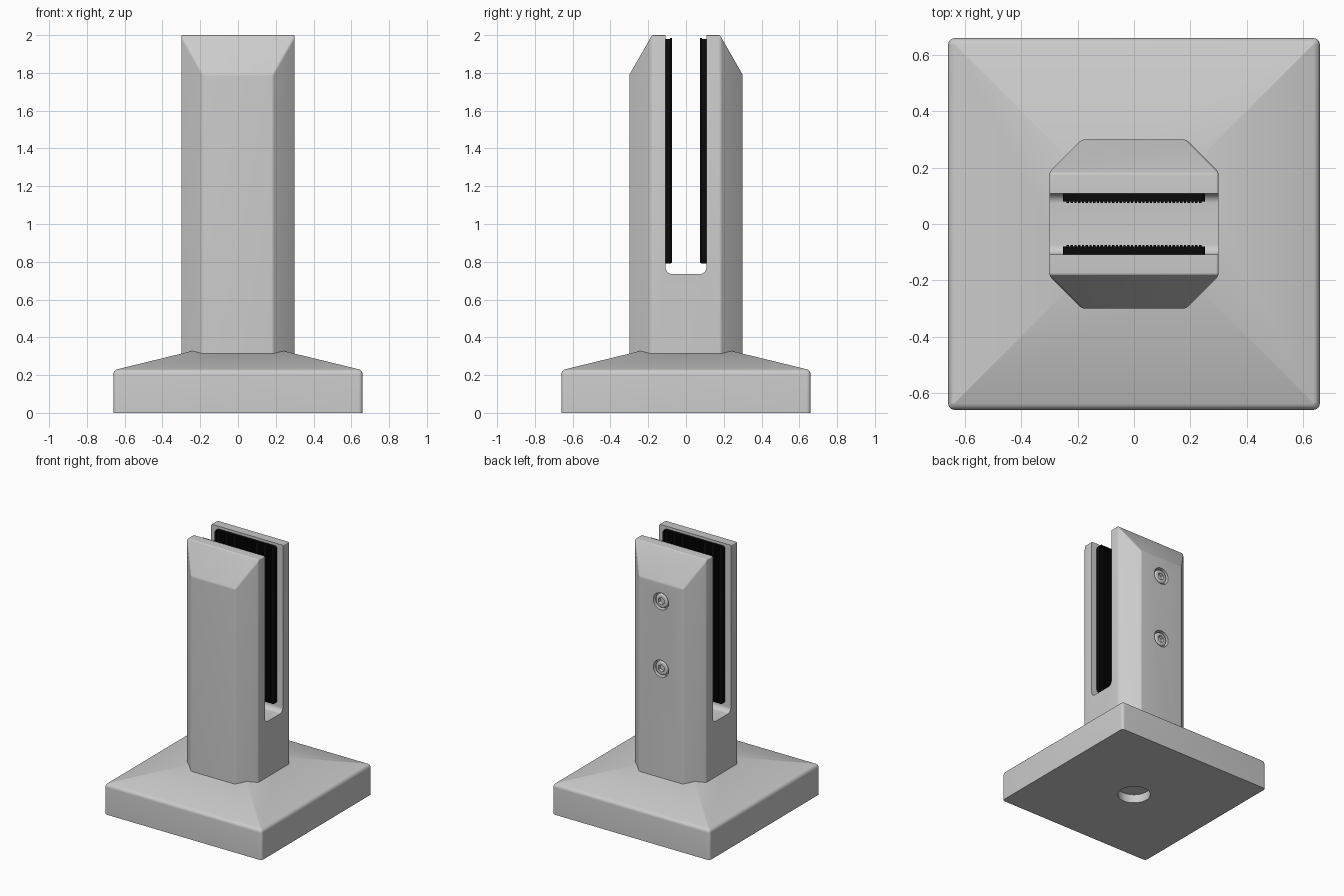
import bpy, bmesh, math
from mathutils import Matrix, Vector

cube = bpy.data.objects.get("Cube")
if cube:
    bpy.data.objects.remove(cube, do_unlink=True)


def material(name, value, rough):
    m = bpy.data.materials.new(name)
    m.use_nodes = True
    col = (value, value, value, 1)
    m.diffuse_color = col
    bsdf = m.node_tree.nodes["Principled BSDF"]
    bsdf.inputs["Base Color"].default_value = col
    bsdf.inputs["Roughness"].default_value = rough
    return m


METAL = material("satin grey metal", 0.6, 0.5)
RUBBER = material("black rubber", 0.003, 0.8)


def add_box(bm, lo, hi):
    lo, hi = Vector(lo), Vector(hi)
    mat = Matrix.Translation((lo + hi) / 2) @ Matrix.Diagonal((*(hi - lo), 1))
    return bmesh.ops.create_cube(bm, size=1, matrix=mat)["verts"]


def add_prism(bm, sides, radius, depth, matrix):
    bmesh.ops.create_cone(bm, cap_ends=True, segments=sides, radius1=radius,
                          radius2=radius, depth=depth, matrix=matrix)


def bevel(bm, rule, width, segments):
    edges = [e for e in bm.edges if rule(*(v.co for v in e.verts))]
    bmesh.ops.bevel(bm, geom=edges, offset=width, segments=segments,
                    profile=0.5, affect='EDGES', clamp_overlap=True)


def finish(name, bm, mat):
    bmesh.ops.recalc_face_normals(bm, faces=bm.faces)
    mesh = bpy.data.meshes.new(name)
    bm.to_mesh(mesh)
    bm.free()
    mesh.materials.append(mat)
    ob = bpy.data.objects.new(name, mesh)
    bpy.context.collection.objects.link(ob)
    return ob


def activate(ob):
    bpy.ops.object.select_all(action='DESELECT')
    ob.select_set(True)
    bpy.context.view_layer.objects.active = ob


def cut(ob, *cutters):
    activate(ob)
    for c in cutters:
        mod = ob.modifiers.new("cut", 'BOOLEAN')
        mod.operation, mod.solver, mod.object = 'DIFFERENCE', 'EXACT', c
        bpy.ops.object.modifier_apply(modifier=mod.name)
        bpy.data.objects.remove(c, do_unlink=True)


def smooth(ob):
    activate(ob)
    bpy.ops.object.shade_smooth_by_angle(angle=math.radians(14))


def along_y(x, y, z):
    return Matrix.Translation((x, y, z)) @ Matrix.Rotation(math.pi / 2, 4, 'X')


# Base cover: square skirt with a shallow hipped top
HALF, EAVE = 0.66, 0.226
bm = bmesh.new()
rings = [[bm.verts.new((sx * r, sy * r, z))
          for sx, sy in ((-1, -1), (1, -1), (1, 1), (-1, 1))]
         for r, z in ((HALF, 0), (HALF, EAVE), (0.2, 0.338))]
bm.faces.new(rings[0])
bm.faces.new(rings[2])
for a, b in zip(rings, rings[1:]):
    for i in range(4):
        j = (i + 1) % 4
        bm.faces.new((a[i], a[j], b[j], b[i]))
bevel(bm, lambda a, b: max(a.z, b.z) == max(a.z, b.z, EAVE - 1e-4)
      and max(a.z, b.z) < EAVE + 0.01, 0.022, 8)
base = finish("base_cover", bm, METAL)

# Blind fixing hole under the base
bm = bmesh.new()
add_prism(bm, 48, 0.115, 0.13, Matrix.Identity(4))
cut(base, finish("hole_cutter", bm, METAL))
smooth(base)

# Post: square column with chamfered corners and sloped front and back tops
WIDE, FLAT, TOP = 0.3, 0.185, 2.0
bm = bmesh.new()
outline = []
for sx, sy in ((1, 1), (-1, 1), (-1, -1), (1, -1)):
    pair = [(sx * WIDE, sy * FLAT), (sx * FLAT, sy * WIDE)]
    outline += pair if sx * sy > 0 else pair[::-1]
face = bm.faces.new([bm.verts.new((x, y, 0.15)) for x, y in outline])
up = bmesh.ops.extrude_face_region(bm, geom=[face])["geom"]
bmesh.ops.translate(bm, vec=(0, 0, TOP - 0.15),
                    verts=[v for v in up if isinstance(v, bmesh.types.BMVert)])
for s in (-1, 1):
    res = bmesh.ops.bisect_plane(bm, geom=bm.verts[:] + bm.edges[:] + bm.faces[:],
                                 plane_co=(0, s * WIDE, 1.79),
                                 plane_no=(0, s * 0.21, 0.12), clear_outer=True)
    rim = [e for e in res["geom_cut"] if isinstance(e, bmesh.types.BMEdge)]
    bmesh.ops.contextual_create(bm, geom=rim)
bmesh.ops.remove_doubles(bm, verts=bm.verts, dist=1e-4)
bmesh.ops.recalc_face_normals(bm, faces=bm.faces)
bevel(bm, lambda a, b: max(a.z, b.z) > 0.2, 0.008, 4)
post = finish("post", bm, METAL)

# Slot for the panel, with a rounded floor
SLOT, FLOOR = 0.108, 0.735
bm = bmesh.new()
add_box(bm, (-0.5, -SLOT, FLOOR), (0.5, SLOT, 2.3))
bevel(bm, lambda a, b: a.z < 1 and b.z < 1 and abs(a.y - b.y) < 1e-4, 0.035, 8)
slot = finish("slot_cutter", bm, METAL)

# Screw recesses in the back face
SCREWS = (1.14, 1.65)
bm = bmesh.new()
for z in SCREWS:
    add_prism(bm, 48, 0.064, 0.08, along_y(0, WIDE, z))
cut(post, slot, finish("recess_cutter", bm, METAL))
smooth(post)

# Screws with hexagonal sockets
for i, z in enumerate(SCREWS):
    bm = bmesh.new()
    add_prism(bm, 48, 0.052, 0.06, along_y(0, WIDE - 0.034, z))
    bevel(bm, lambda a, b: min(a.y, b.y) > WIDE - 0.01, 0.012, 6)
    screw = finish(("lower", "upper")[i] + "_screw", bm, METAL)
    bm = bmesh.new()
    add_prism(bm, 6, 0.028, 0.06, along_y(0, WIDE, z))
    cut(screw, finish("socket_cutter", bm, METAL))
    smooth(screw)

# Ribbed rubber pads lining the slot
RIBS = 36
for side, name in ((-1, "front_pad"), (1, "back_pad")):
    bm = bmesh.new()
    y0, y1 = sorted((side * 0.08, side * SLOT))
    add_box(bm, (-0.253, y0, 0.79), (0.253, y1, 1.98))
    bevel(bm, lambda a, b: abs(a.y - b.y) > 0.01, 0.02, 5)
    y0, y1 = sorted((side * 0.075, side * 0.085))
    for k in range(RIBS):
        x = -0.235 + 0.47 * k / (RIBS - 1)
        add_box(bm, (x - 0.004, y0, 0.794), (x + 0.004, y1, 1.984))
    finish(name, bm, RUBBER)
